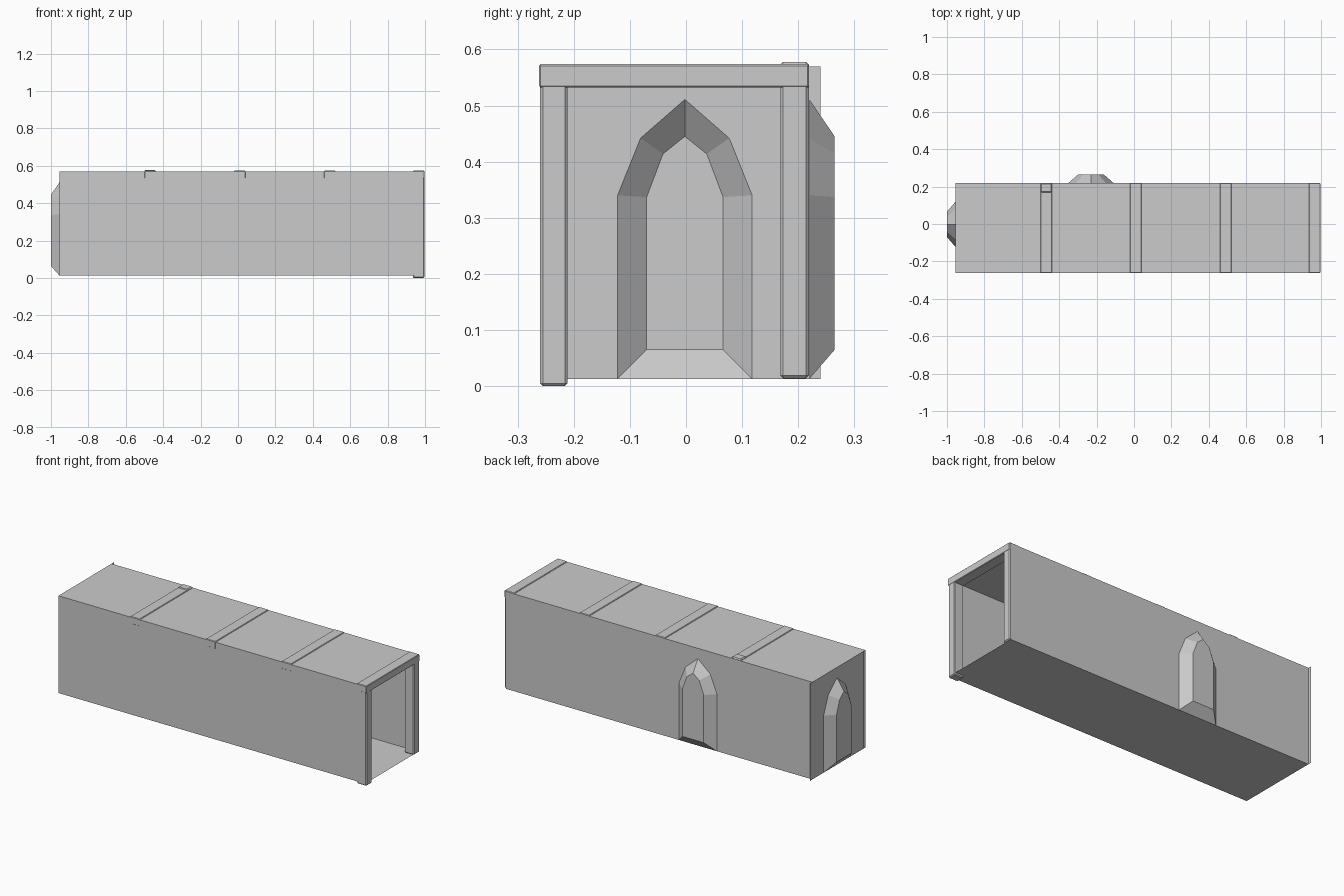
import bpy, bmesh
from mathutils import Vector

if "Cube" in bpy.data.objects:
    bpy.data.objects.remove(bpy.data.objects["Cube"])

X0, X1 = -0.955, 0.988
Y0, Y1 = -0.261, 0.22
Z0, Z1 = 0.013, 0.57


def make(name, bm):
    me = bpy.data.meshes.new(name)
    bm.to_mesh(me)
    bm.free()
    ob = bpy.data.objects.new(name, me)
    bpy.context.collection.objects.link(ob)
    return ob


def panel(name, corners):
    bm = bmesh.new()
    bm.faces.new([bm.verts.new(c) for c in corners])
    return make(name, bm)


def block(name, lo, hi, bevel=0.005):
    lo, hi = Vector(lo), Vector(hi)
    bm = bmesh.new()
    bmesh.ops.create_cube(bm, size=1)
    bmesh.ops.scale(bm, vec=hi - lo, verts=bm.verts)
    bmesh.ops.translate(bm, vec=(lo + hi) / 2, verts=bm.verts)
    bmesh.ops.bevel(bm, geom=bm.edges[:], offset=bevel, segments=1, affect='EDGES')
    return make(name, bm)


def mirrored(half):
    # half profile ends on the centre line
    return half + [(-u, z) for u, z in reversed(half[:-1])]


OUTER = mirrored([(-0.12, Z0), (-0.12, 0.34), (-0.079, 0.442), (0, 0.511)])
INNER = mirrored([(-0.068, 0.065), (-0.068, 0.337), (-0.039, 0.414), (0, 0.445)])


def alcove_wall(name, u0, u1, centre, place, depth=0.045):
    # flat wall with a pointed recess; place maps (u, z, depth) to a position
    bm = bmesh.new()
    rim = [bm.verts.new(place(centre + u, z, 0)) for u, z in OUTER]
    back = [bm.verts.new(place(centre + u, z, depth)) for u, z in INNER]
    corners = [bm.verts.new(place(u, z, 0))
               for u, z in ((u1, Z0), (u1, Z1), (u0, Z1), (u0, Z0))]
    bm.faces.new(rim + corners)
    bm.faces.new(back)
    n = len(rim)
    for i in range(n):
        j = (i + 1) % n
        bm.faces.new((rim[i], rim[j], back[j], back[i]))
    bmesh.ops.recalc_face_normals(bm, faces=bm.faces)
    bmesh.ops.triangulate(bm, faces=[f for f in bm.faces if len(f.verts) > 7])
    bmesh.ops.dissolve_limit(bm, angle_limit=0.001, verts=[], edges=[])
    return make(name, bm)


# Corridor shell
panel("floor", [(X0, Y0, Z0), (X1, Y0, Z0), (X1, Y1, Z0), (X0, Y1, Z0)])
panel("ceiling", [(X0, Y0, Z1), (X0, Y1, Z1), (X1, Y1, Z1), (X1, Y0, Z1)])
panel("front_wall", [(X0, Y0, Z0), (X0, Y0, Z1), (X1, Y0, Z1), (X1, Y0, Z0)])
alcove_wall("back_wall", X0, X1, -0.23, lambda u, z, d: (u, Y1 + d, z))
alcove_wall("end_wall", -0.245, 0.24, -0.002, lambda u, z, d: (X0 - d, u, z))

# Timber frames: two posts and a ceiling beam each
for i, x in enumerate((-0.47, 0.01, 0.49, 0.966)):
    a, b = x - 0.03, x + 0.03
    last = i == 3
    block(f"front_post_{i}", (a, -0.26, 0.0 if last else 0.014), (b, -0.211, 0.556))
    block(f"back_post_{i}", (a, 0.168, 0.014), (b, 0.219, 0.578 if i == 0 else 0.568))
    block(f"beam_{i}", (a - 0.001, -0.262, 0.532), (b + 0.001, 0.2195, 0.574), 0.003)
